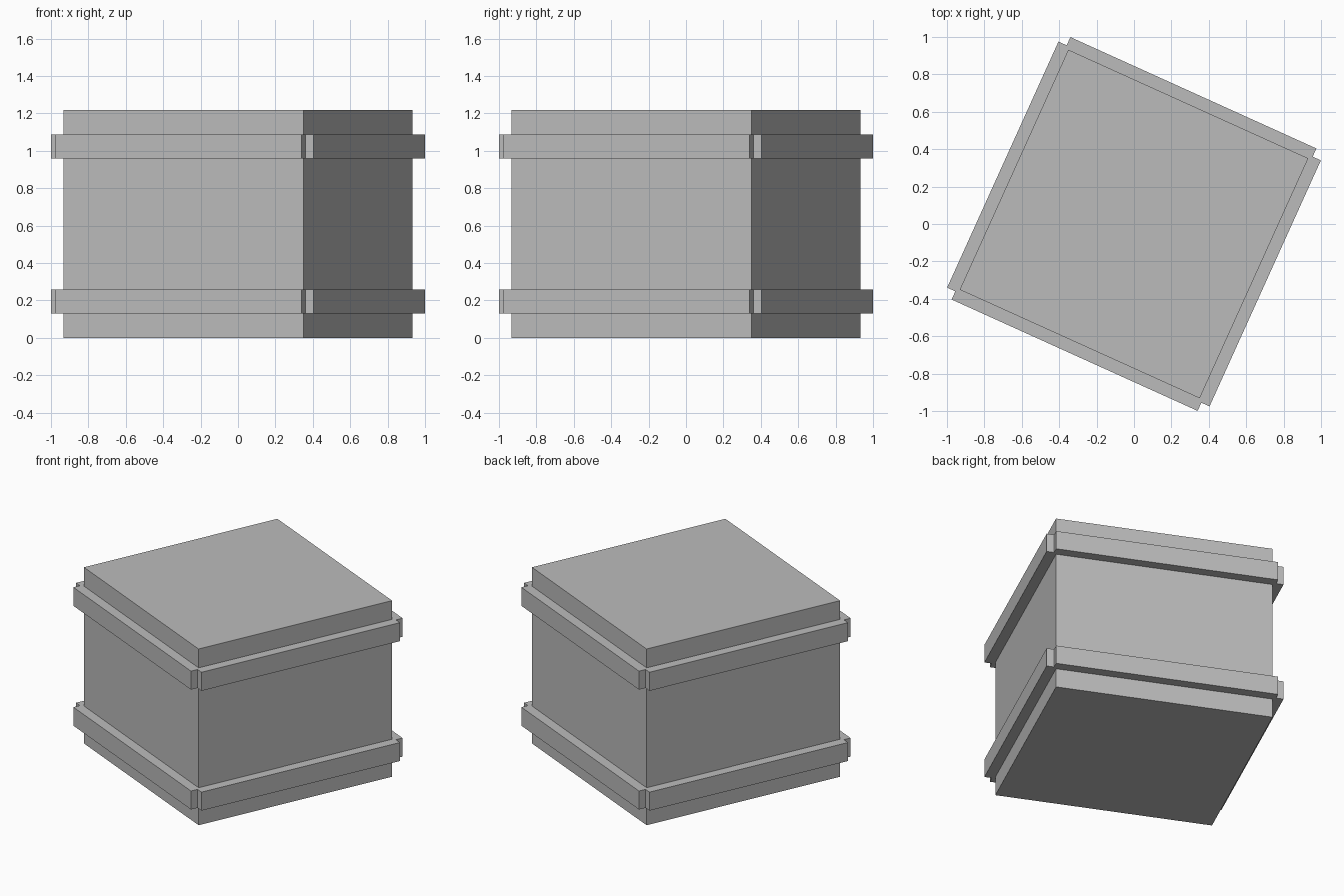
import bpy
import math
from mathutils import Matrix, Vector

cube = bpy.data.objects.get("Cube")
if cube:
    bpy.data.objects.remove(cube, do_unlink=True)

TURN = math.radians(-24.35)   # the whole crate stands turned about z
HALF = 0.704                  # half width of the body
HEIGHT = 1.217
SLAT_HALF = 0.722             # slats run slightly past the corners
SLAT_OUT = 0.77               # outer face of the slats
SLAT_IN = 0.70                # sunk slightly into the body
SLAT_HEIGHT = 0.128

grey = bpy.data.materials.new("plain grey")
grey.use_nodes = True
grey.diffuse_color = (0.5, 0.5, 0.5, 1)
grey.node_tree.nodes["Principled BSDF"].inputs["Base Color"].default_value = (0.5, 0.5, 0.5, 1)


def add_box(name, centre, size, angle):
    """Box placed in crate space, then turned about the z axis."""
    bpy.ops.mesh.primitive_cube_add(size=1)
    box = bpy.context.object
    box.name = name
    box.data.transform(Matrix.Diagonal(Vector(size)).to_4x4())
    turn = Matrix.Rotation(angle, 4, "Z")
    box.location = turn @ Vector(centre)
    box.rotation_euler.z = angle
    box.data.materials.append(grey)
    return box


# Crate body
add_box("crate_body", (0, 0, HEIGHT / 2), (2 * HALF, 2 * HALF, HEIGHT), TURN)

# Two rows of slats, one slat on each side
for row, z in (("lower", 0.195), ("upper", 1.023)):
    for i, side in enumerate(("front", "left", "back", "right")):
        add_box(f"{row}_{side}_slat",
                (0, -(SLAT_IN + SLAT_OUT) / 2, z),
                (2 * SLAT_HALF, SLAT_OUT - SLAT_IN, SLAT_HEIGHT),
                TURN + i * math.pi / 2)
